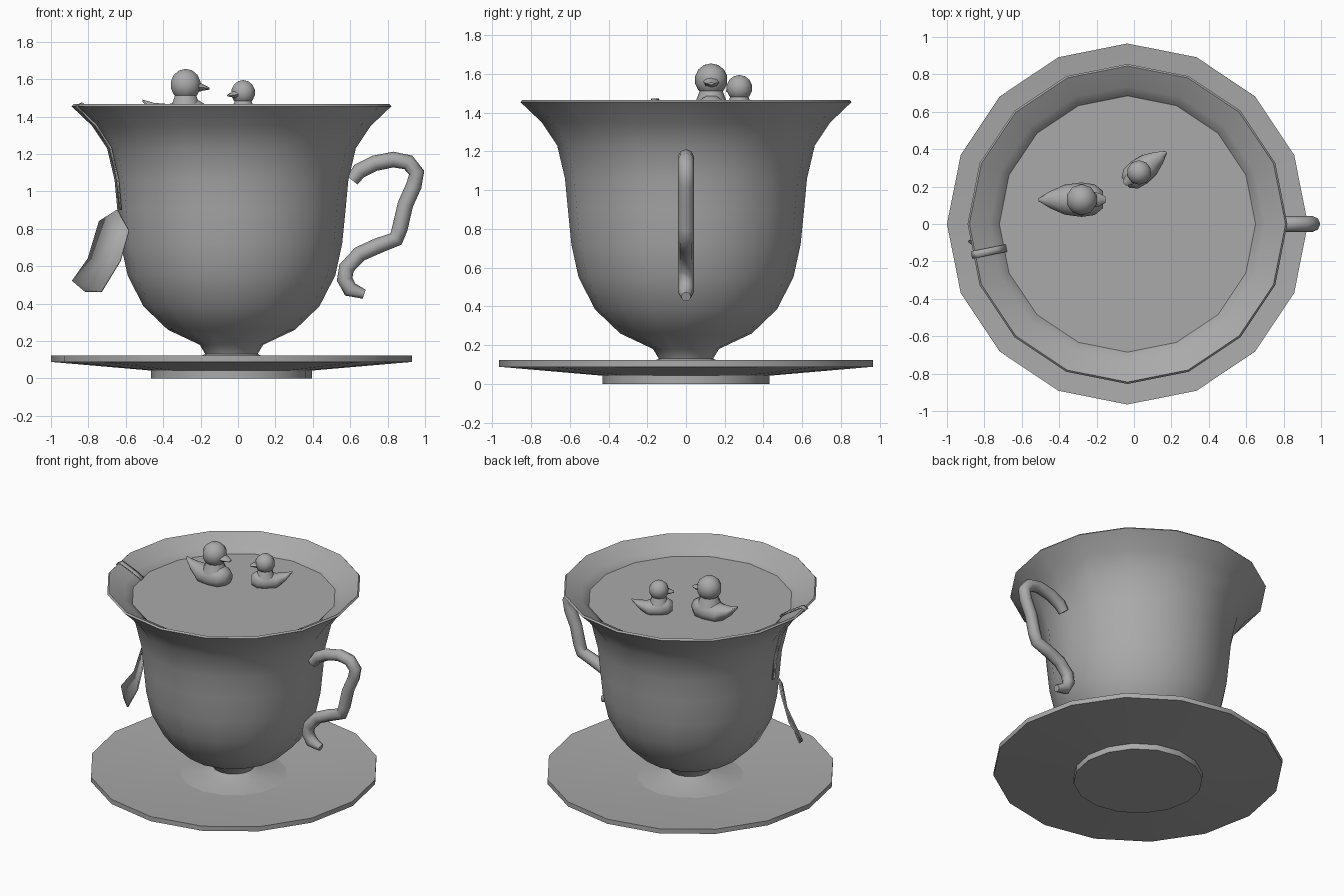
import bpy, bmesh
from math import sin, cos, pi, radians
from mathutils import Matrix, Vector

if "Cube" in bpy.data.objects:
    bpy.data.objects.remove(bpy.data.objects["Cube"])

AXIS_X = -0.035      # centre line of cup and saucer
SIDES = 16
LIQUID_Z = 1.37

grey = bpy.data.materials.new("plain grey")
grey.use_nodes = True
grey.diffuse_color = (0.4, 0.4, 0.4, 1)
grey.node_tree.nodes["Principled BSDF"].inputs["Base Color"].default_value = grey.diffuse_color


def finish(obj, angle):
    """Give the part its material and smooth shading."""
    obj.data.materials.clear()
    obj.data.materials.append(grey)
    bpy.ops.object.select_all(action='DESELECT')
    obj.select_set(True)
    bpy.context.view_layer.objects.active = obj
    bpy.ops.object.shade_smooth_by_angle(angle=radians(angle))
    return obj


def mesh_object(name, bm, angle=40, fix_normals=True):
    if fix_normals:
        bmesh.ops.recalc_face_normals(bm, faces=bm.faces)
    mesh = bpy.data.meshes.new(name)
    bm.to_mesh(mesh)
    bm.free()
    obj = bpy.data.objects.new(name, mesh)
    bpy.context.collection.objects.link(obj)
    return finish(obj, angle)


def loft(bm, rings):
    """Bridge closed rings of points and cap both ends."""
    rows = [[bm.verts.new(p) for p in ring] for ring in rings]
    n = len(rows[0])
    for a, b in zip(rows, rows[1:]):
        for i in range(n):
            j = (i + 1) % n
            bm.faces.new((a[i], a[j], b[j], b[i]))
    bm.faces.new(rows[0][::-1])
    bm.faces.new(rows[-1])


def lathe(name, profile, angle=40):
    bm = bmesh.new()
    turns = [2 * pi * i / SIDES for i in range(SIDES)]
    loft(bm, [[(AXIS_X + r * cos(t), r * sin(t), z) for t in turns] for r, z in profile])
    return mesh_object(name, bm, angle)


# Saucer with a raised base ring
lathe("saucer", [(0.43, 0), (0.43, 0.042), (0.965, 0.088), (0.965, 0.122), (0.38, 0.075)], 30)

# Cup: flared foot, bowl, lip and inner wall
outer = [(0.38, 0.072), (0.22, 0.095), (0.14, 0.13), (0.17, 0.18), (0.34, 0.26),
         (0.47, 0.385), (0.555, 0.55), (0.592, 0.72), (0.61, 0.9), (0.625, 1.06),
         (0.665, 1.23), (0.745, 1.35), (0.855, 1.455)]
inner = [(0.845, 1.466), (0.735, 1.405), (0.685, LIQUID_Z), (0.62, 1.22), (0.57, 0.9),
         (0.5, 0.55), (0.3, 0.3)]
lathe("cup", outer + inner, 50)

# Drink surface
lathe("drink", [(0.66, LIQUID_Z - 0.03), (0.686, LIQUID_Z)], 30)

# Handle: round tube with two scrolls
path = [(0.61, 1.06), (0.65, 1.11), (0.73, 1.15), (0.83, 1.17), (0.91, 1.155),
        (0.955, 1.10), (0.94, 1.03), (0.895, 0.93), (0.865, 0.80), (0.845, 0.745),
        (0.75, 0.71), (0.65, 0.665), (0.58, 0.59), (0.57, 0.53), (0.60, 0.475), (0.675, 0.45)]
curve = bpy.data.curves.new("handle", 'CURVE')
curve.dimensions = '3D'
curve.bevel_depth = 0.042
curve.bevel_resolution = 2
curve.use_fill_caps = True
spline = curve.splines.new('POLY')
spline.points.add(len(path) - 1)
for point, (x, z) in zip(spline.points, path):
    point.co = (x, 0, z, 1)
spline.points[0].radius = 0.85
spline.points[-1].radius = 0.6
handle = bpy.data.objects.new("handle", curve)
bpy.context.collection.objects.link(handle)
bpy.ops.object.select_all(action='DESELECT')
handle.select_set(True)
bpy.context.view_layer.objects.active = handle
bpy.ops.object.convert(target='MESH')
finish(bpy.context.view_layer.objects.active, 50)

# Tea string: narrow ribbon over the lip, down the middle of one cup panel
bm = bmesh.new()
turn = pi + pi / SIDES
out_dir = Vector((cos(turn), sin(turn), 0))
side = Vector((-sin(turn), cos(turn), 0)) * 0.02
route = [(r - 0.012, z + 0.008) for r, z in inner[2::-1]]
route += [(r + 0.012, z) for r, z in outer[:7:-1]]
rows = []
for r, z in route:
    centre = Vector((AXIS_X, 0, z)) + out_dir * r * cos(pi / SIDES)
    rows.append([bm.verts.new(centre - side), bm.verts.new(centre + side)])
for a, b in zip(rows, rows[1:]):
    bm.faces.new((a[0], a[1], b[1], b[0]))
string = mesh_object("tea_string", bm)
string.modifiers.new("thickness", 'SOLIDIFY').thickness = 0.008

# Paper tag: bent card with a pointed top
bm = bmesh.new()
tip, l1, r1, l2, r2, l3, low, r3 = [bm.verts.new(p) for p in (
    (-0.645, -0.15, 0.90), (-0.74, -0.05, 0.84), (-0.585, -0.28, 0.79),
    (-0.80, -0.06, 0.64), (-0.63, -0.27, 0.63), (-0.885, -0.09, 0.52),
    (-0.82, -0.15, 0.465), (-0.73, -0.24, 0.465))]
for face in ((tip, l1, r1), (l1, l2, r2, r1), (l2, l3, low, r3, r2)):
    bm.faces.new(face)
tag = mesh_object("paper_tag", bm, 20)
solid = tag.modifiers.new("thickness", 'SOLIDIFY')
solid.thickness = 0.01
solid.offset = 0


def oval_rings(sections, n=10):
    """Oval cross-sections along x: position, height, half width, half height."""
    return [[(x, w * cos(2 * pi * i / n), z + h * sin(2 * pi * i / n)) for i in range(n)]
            for x, z, w, h in sections]


def duck(name, place, heading, size):
    bm = bmesh.new()
    # body with upturned tail
    loft(bm, oval_rings([(-0.21, 0.115, 0.008, 0.006), (-0.15, 0.07, 0.045, 0.035),
                         (-0.07, 0.035, 0.08, 0.065), (0.02, 0.04, 0.092, 0.082),
                         (0.09, 0.045, 0.082, 0.075), (0.135, 0.05, 0.045, 0.04)]))
    # neck
    bmesh.ops.create_cone(bm, cap_ends=True, segments=10, radius1=0.085, radius2=0.055,
                          depth=0.08, matrix=Matrix.Translation((0.02, 0, 0.115)))
    # head
    bmesh.ops.create_uvsphere(bm, u_segments=10, v_segments=7, radius=0.085,
                              matrix=Matrix.Translation((0.02, 0, 0.2)))
    # beak
    loft(bm, oval_rings([(0.07, 0.19, 0.045, 0.034), (0.115, 0.185, 0.035, 0.016),
                         (0.147, 0.18, 0.016, 0.006)], 8))
    bm.transform(Matrix.Translation(place) @ Matrix.Rotation(radians(heading), 4, 'Z')
                 @ Matrix.Scale(size, 4))
    return mesh_object(name, bm, 60)


duck("large_duck", (-0.30, 0.13, LIQUID_Z), 0, 1.0)
duck("small_duck", (0.04, 0.285, LIQUID_Z), 217, 0.79)
